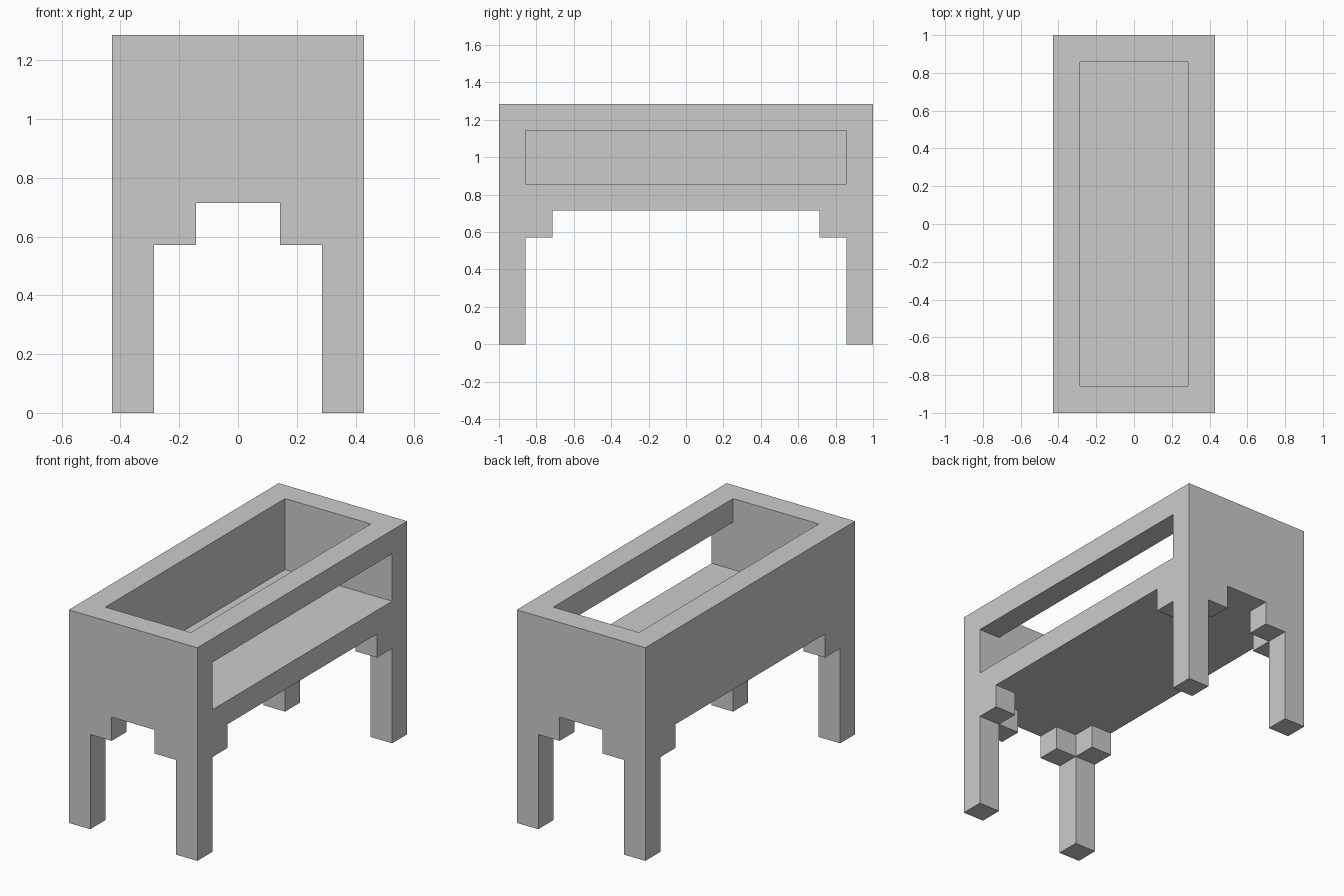
import bpy

if "Cube" in bpy.data.objects:
    bpy.data.objects.remove(bpy.data.objects["Cube"])

U = 1 / 7  # every dimension is a whole number of these units


def box(name, x, y, z):
    """Axis-aligned box from (min, max) ranges given in units."""
    bpy.ops.mesh.primitive_cube_add(size=1)
    obj = bpy.context.object
    obj.name = name
    obj.location = [U * (a + b) / 2 for a, b in (x, y, z)]
    obj.scale = [U * (b - a) for a, b in (x, y, z)]
    bpy.ops.object.transform_apply(location=True, scale=True)
    return obj


# Solid block that the planter is carved from
planter = box("raised_planter", (-3, 3), (-7, 7), (0, 9))

cutters = [
    # Open tub and the long slot through its right wall
    box("tub_cutter", (-2, 2), (-6, 6), (6, 10)),
    box("slot_cutter", (1, 4), (-6, 6), (6, 8)),
    # Space under the floor, inside the legs
    box("under_cutter", (-2, 2), (-6, 6), (-1, 5)),
    # Stepped arches between the legs: ends, then long sides
    box("end_arch_low_cutter", (-2, 2), (-8, 8), (-1, 4)),
    box("end_arch_high_cutter", (-1, 1), (-8, 8), (-1, 5)),
    box("side_arch_low_cutter", (-4, 4), (-6, 6), (-1, 4)),
    box("side_arch_high_cutter", (-4, 4), (-5, 5), (-1, 5)),
]

bpy.context.view_layer.objects.active = planter
for cutter in cutters:
    mod = planter.modifiers.new(cutter.name, "BOOLEAN")
    mod.operation = "DIFFERENCE"
    mod.solver = "EXACT"
    mod.object = cutter
    bpy.ops.object.modifier_apply(modifier=mod.name)
    bpy.data.objects.remove(cutter)
